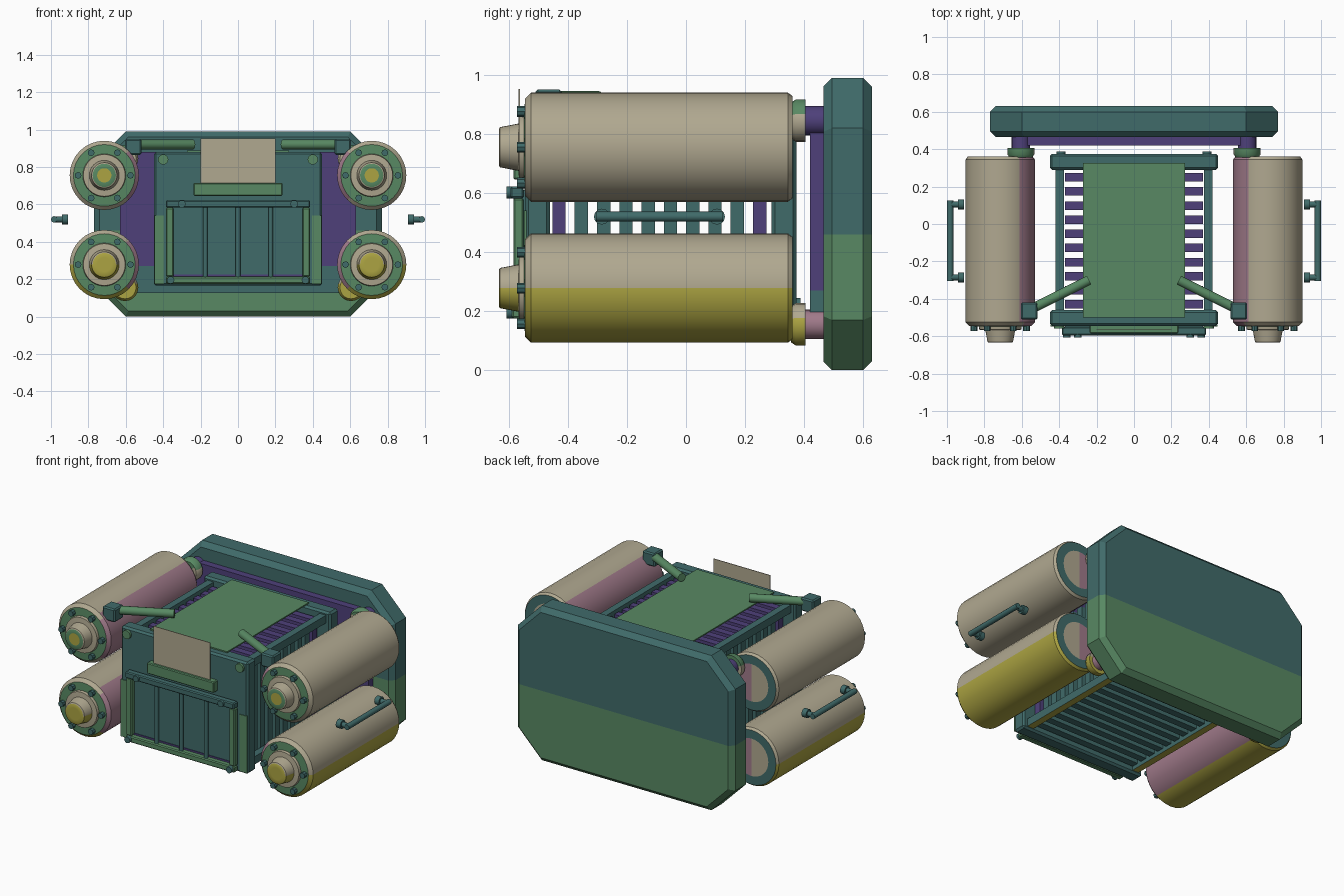
import bpy, bmesh, math
from mathutils import Vector, Matrix

if "Cube" in bpy.data.objects:
    bpy.data.objects.remove(bpy.data.objects["Cube"], do_unlink=True)

# Palette, written as display values and converted to linear
PALETTE = {"teal": (64, 107, 106), "green": (88, 137, 99), "tan": (176, 168, 144),
           "pink": (160, 122, 138), "yellow": (172, 164, 66), "purple": (78, 64, 122)}
NAMES = list(PALETTE)
MATS = []
for key, rgb in PALETTE.items():
    m = bpy.data.materials.new(key)
    m.use_nodes = True
    col = [((v / 255 + 0.055) / 1.055) ** 2.4 for v in rgb] + [1]
    m.diffuse_color = col
    m.node_tree.nodes["Principled BSDF"].inputs["Base Color"].default_value = col
    MATS.append(m)


def finish(name, bm, colour, smooth=False):
    """colour is a palette name, or a rule taking face centre and normal."""
    bmesh.ops.recalc_face_normals(bm, faces=bm.faces)
    rule = colour if callable(colour) else (lambda c, n: colour)
    for f in bm.faces:
        f.material_index = NAMES.index(rule(f.calc_center_median(), f.normal))
    me = bpy.data.meshes.new(name)
    bm.to_mesh(me)
    bm.free()
    for m in MATS:
        me.materials.append(m)
    ob = bpy.data.objects.new(name, me)
    bpy.context.collection.objects.link(ob)
    if smooth:
        bpy.ops.object.select_all(action='DESELECT')
        ob.select_set(True)
        bpy.context.view_layer.objects.active = ob
        bpy.ops.object.shade_smooth_by_angle(angle=math.radians(35))
    return ob


def box(name, x, y, z, colour, bevel=0.0, cut=None):
    """Box from (min, max) pairs, optionally bevelled and cut at a height."""
    bm = bmesh.new()
    bmesh.ops.create_cube(bm, size=1)
    for v in bm.verts:
        v.co = [(a + b) / 2 + t * (b - a) for (a, b), t in zip((x, y, z), v.co)]
    if bevel:
        bmesh.ops.bevel(bm, geom=bm.edges[:], offset=bevel, segments=1, affect='EDGES')
    if cut is not None:
        slice_at(bm, cut)
    return finish(name, bm, colour)


def slice_at(bm, z):
    bmesh.ops.bisect_plane(bm, geom=bm.verts[:] + bm.edges[:] + bm.faces[:],
                           plane_co=(0, 0, z), plane_no=(0, 0, 1))


def lathe(name, profile, x, z, colour, seg=32):
    """Spin (radius, y) points round an axis along y."""
    bm = bmesh.new()
    verts = [bm.verts.new((r, y, 0)) for r, y in profile]
    edges = [bm.edges.new(p) for p in zip(verts, verts[1:])]
    bmesh.ops.spin(bm, geom=verts + edges, cent=(0, 0, 0), axis=(0, 1, 0),
                   angle=math.tau, steps=seg)
    bmesh.ops.remove_doubles(bm, verts=bm.verts, dist=1e-4)
    ob = finish(name, bm, colour, True)
    ob.location = (x, 0, z)
    return ob


def rod(name, a, b, r, colour, seg=12):
    a, b = Vector(a), Vector(b)
    bm = bmesh.new()
    rot = (b - a).to_track_quat('Z', 'Y').to_matrix().to_4x4()
    bmesh.ops.create_cone(bm, cap_ends=True, segments=seg, radius1=r, radius2=r,
                          depth=(b - a).length,
                          matrix=Matrix.Translation((a + b) / 2) @ rot)
    return finish(name, bm, colour, True)


def span(s, a, b):
    return tuple(sorted((s * a, s * b)))


# Chamfered back plate, two-tone by height
bm = bmesh.new()
rim = [(.77, .17), (.77, .82), (.60, .99), (-.60, .99),
       (-.77, .82), (-.77, .17), (-.60, 0), (.60, 0)]
face = bm.faces.new([bm.verts.new((x, .465, z)) for x, z in rim])
ext = bmesh.ops.extrude_face_region(bm, geom=[face])["geom"]
bmesh.ops.translate(bm, vec=(0, .165, 0),
                    verts=[v for v in ext if isinstance(v, bmesh.types.BMVert)])
bmesh.ops.recalc_face_normals(bm, faces=bm.faces)
bmesh.ops.bevel(bm, geom=[e for e in bm.edges if abs(e.verts[0].co.y - e.verts[1].co.y) < .01],
                offset=.03, segments=1, affect='EDGES')
slice_at(bm, .46)
finish("back_plate", bm, lambda c, n: "teal" if c.z > .46 else "green")
box("mounting_panel", (-.63, .63), (.42, .47), (.125, .88),
    lambda c, n: "purple" if c.z > .27 else "teal", cut=.27)

# Front and rear frames of the cage
box("front_frame", (-.45, .45), (-.545, -.46), (.165, .88), "teal", .012)
box("rear_frame", (-.45, .45), (.29, .375), (.165, .88), "teal", .012)

# Slatted hoops of the cage
for i in range(10):
    y = -.43 + i * .0755
    ys = (y - .0225, y + .0225)
    box("top_slat", (-.37, .37), ys, (.81, .84), "purple")
    box("bottom_slat", (-.37, .37), ys, (.2, .23), "teal")
    for s in (-1, 1):
        box("side_slat", span(s, .34, .37), ys, (.23, .81),
            "purple" if i in (0, 9) else "teal")

# Corner rails, frame bolts and painted frame edges
for s in (-1, 1):
    box("top_rail", span(s, .375, .42), (-.47, .3), (.81, .86), "teal")
    box("bottom_rail", span(s, .375, .42), (-.47, .3), (.18, .23),
        lambda c, n: "yellow" if n.z < -.5 else "teal")
    box("frame_edge_paint", span(s, .395, .447), (-.549, -.54), (.175, .54), "green")
    rod("front_frame_bolt", (s * .4, -.56, .84), (s * .4, -.54, .84), .028, "green")
    for z in (.22, .84):
        rod("rear_frame_bolt", (s * .39, .37, z), (s * .39, .388, z), .025, "teal")

# Front grille
box("grille_backing", (-.37, .37), (-.555, -.54), (.18, .61), "teal")
box("grille_seam", (-.37, .37), (-.559, -.554), (.215, .225), "purple")
box("grille_top_bar", (-.385, .385), (-.595, -.55), (.582, .622), "teal", .006)
box("grille_bottom_bar", (-.385, .385), (-.59, -.55), (.175, .213), "green", .006)
for s in (-1, 1):
    box("grille_side_bar", span(s, .345, .385), (-.585, -.55), (.213, .582), "green", .006)
    for x, z in ((.36, .195), (.3, .602)):
        rod("grille_bolt", (s * x, -.608, z), (s * x, -.58, z), .02, "teal")
for x in (-.175, 0, .175):
    rod("grille_rod", (x, -.572, .21), (x, -.572, .59), .013, "teal")

# Sign, its holder and the top cover
box("sign_holder", (-.237, .237), (-.585, -.54), (.645, .715), "green", .005)
box("sign_panel", (-.2, .2), (-.567, -.563), (.715, .952), "tan")
box("top_cover", (-.273, .273), (-.5, .327), (.881, .889),
    lambda c, n: "pink" if n.z < -.5 else "green")


# Tank colour rules: inner side pink, lower tanks yellow below
def tank_rule(side, upper):
    def rule(c, n):
        r = math.hypot(c.x, c.z)
        if c.y < -.535 and r > .115:
            return "green"
        if c.y < -.6 and n.y < -.9:
            if not upper or r < .03:
                return "yellow"
            return "green" if r < .06 else "teal"
        if c.y < -.53 and r < .12:
            return "yellow" if not upper and c.z < 0 and c.y < -.57 else "tan"
        if n.y > .9:
            return "teal" if r > .11 else "pink" if c.x * side < 0 else "tan"
        if n.x * side < -.5:
            return "pink"
        return "yellow" if not upper and n.z < -.03 else "tan"
    return rule


# Profile: stepped nozzle, flange, rounded tank and closed rear
TANK = [(0, -.634), (.038, -.634), (.062, -.634), (.068, -.63), (.08, -.568),
        (.112, -.565), (.115, -.548), (.165, -.545), (.185, -.525),
        (.185, .345), (.174, .36), (.12, .36), (0, .36)]
FLANGE = [(0, .355), (.06, .355), (.072, .372), (.072, .405), (0, .405)]

for s in (-1, 1):
    for label, z, hub_z in (("upper", .755, .845), ("lower", .278, .155)):
        upper = label == "upper"
        x = s * .715
        lathe(label + "_tank", TANK, x, z, tank_rule(s, upper))
        for k in range(6):
            a = k * math.tau / 6
            bx, bz = x + .14 * math.cos(a), z + .14 * math.sin(a)
            rod("tank_bolt", (bx, -.572, bz), (bx, -.54, bz), .018, "teal", 8)
        # Rear hub joining the tank to the plate
        low = "tan" if upper else "yellow"
        lathe(label + "_hub", FLANGE, s * .605, hub_z,
              lambda c, n: ("green" if upper else "tan") if c.z > .02 else low, 20)
        rod(label + "_standoff", (s * .605, .4, hub_z), (s * .605, .47, hub_z), .05,
            "purple" if upper else "pink", 16)

    # Swing arm on top
    box("arm_mount", span(s, .515, .605), (-.51, -.42), (.865, .95), "teal", .008)
    rod("swing_arm", (s * .55, -.455, .92), (s * .24, -.3, .92), .026, "green")

    # Side handle
    rod("handle_bar", (s * .983, -.305, .52), (s * .983, .125, .52), .017, "teal")
    for y in (-.285, .105):
        rod("handle_post", (s * .93, y, .52), (s * .983, y, .52), .016, "teal")
        rod("handle_foot", (s * .91, y, .52), (s * .942, y, .52), .027, "teal")
